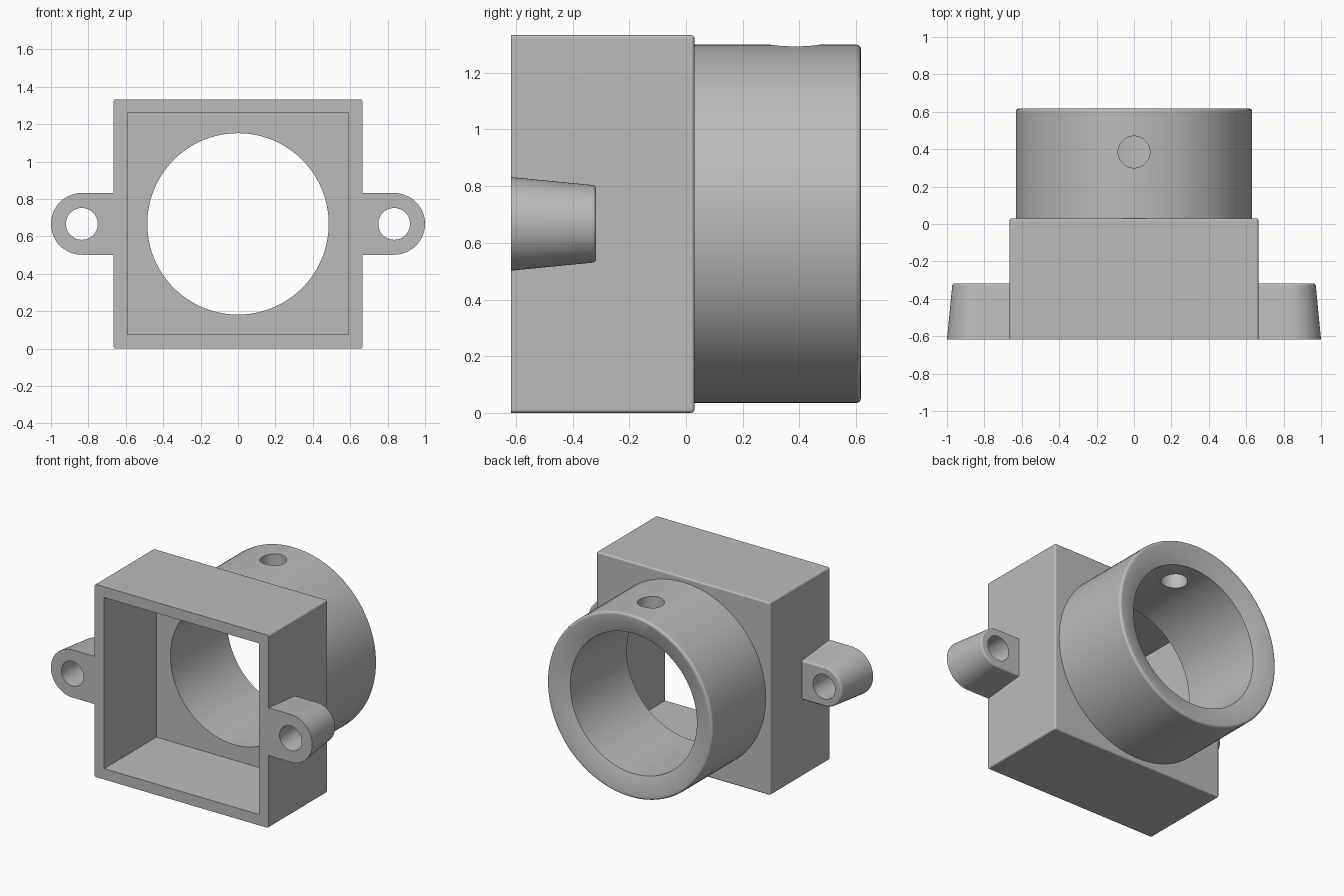
import bpy, bmesh, math

if "Cube" in bpy.data.objects:
    bpy.data.objects.remove(bpy.data.objects["Cube"])

ZC = 0.667          # height of the bore axis
FRONT, BACK = -0.617, 0.617

grey = bpy.data.materials.new("plain grey")
grey.diffuse_color = (0.5, 0.5, 0.5, 1)
grey.use_nodes = True
grey.node_tree.nodes["Principled BSDF"].inputs["Base Color"].default_value = grey.diffuse_color


def make(name, bm):
    bmesh.ops.recalc_face_normals(bm, faces=bm.faces)
    me = bpy.data.meshes.new(name)
    bm.to_mesh(me)
    bm.free()
    ob = bpy.data.objects.new(name, me)
    bpy.context.collection.objects.link(ob)
    me.materials.append(grey)
    return ob


def loft(name, rings):
    """Closed solid through a list of equal-length point rings."""
    bm = bmesh.new()
    vs = [[bm.verts.new(p) for p in ring] for ring in rings]
    n = len(vs[0])
    for a, b in zip(vs, vs[1:]):
        for i in range(n):
            j = (i + 1) % n
            bm.faces.new((a[i], a[j], b[j], b[i]))
    bm.faces.new(vs[0])
    bm.faces.new(vs[-1])
    return make(name, bm)


def turned(name, profile, cx=0, n=96):
    """Solid of (radius, y) pairs turned around the y direction."""
    return loft(name, [[(cx + r * math.cos(2 * math.pi * i / n), y,
                         ZC + r * math.sin(2 * math.pi * i / n))
                        for i in range(n)] for r, y in profile])


def box(name, x, y0, y1, z0, z1, bevel=0):
    bm = bmesh.new()
    bmesh.ops.create_cube(bm, size=1)
    for v in bm.verts:
        v.co = (v.co.x * 2 * x, y1 if v.co.y > 0 else y0,
                z1 if v.co.z > 0 else z0)
    if bevel:   # round everything except the open front rim
        edges = [e for e in bm.edges if max(v.co.y for v in e.verts) > y0 + 0.01]
        bmesh.ops.bevel(bm, geom=edges, offset=bevel, segments=3,
                        profile=0.5, affect='EDGES')
    return make(name, bm)


def combine(ob, other, op):
    m = ob.modifiers.new(op, 'BOOLEAN')
    m.object, m.operation, m.solver = other, op, 'EXACT'
    bpy.context.view_layer.objects.active = ob
    bpy.ops.object.modifier_apply(modifier=m.name)
    bpy.data.objects.remove(other)


def finish(ob):
    bpy.ops.object.select_all(action='DESELECT')
    ob.select_set(True)
    bpy.context.view_layer.objects.active = ob
    bpy.ops.object.shade_smooth_by_angle(angle=math.radians(31))
    w = ob.modifiers.new("weighted normals", 'WEIGHTED_NORMAL')
    w.keep_sharp = True


def fillet(r, y, f, steps=4):
    """Rounded outer edge ending at the back plane y."""
    return [(r - f + f * math.cos(a), y - f + f * math.sin(a))
            for a in (k * math.pi / 2 / steps for k in range(steps + 1))]


# square housing with a round neck
housing = box("housing", 0.665, FRONT, 0.03, 0, 1.333, bevel=0.012)
neck = turned("neck", [(0.632, -0.02)] + fillet(0.632, BACK, 0.016))
combine(housing, neck, 'UNION')

# square pocket from the front, flared bore from the back
combine(housing, box("pocket", 0.592, -0.8, -0.046, 0.075, 1.259), 'DIFFERENCE')
bore = turned("bore", [(0.485, -0.3), (0.485, 0.573), (0.608, BACK),
                       (0.608, 0.7)])
combine(housing, bore, 'DIFFERENCE')

# set-screw hole in the top of the neck
screw = loft("screw_hole", [[(0.085 * math.cos(2 * math.pi * i / 48),
                              0.385 + 0.085 * math.sin(2 * math.pi * i / 48), z)
                             for i in range(48)] for z in (0.9, 1.5)])
combine(housing, screw, 'DIFFERENCE')
finish(housing)

# tapered mounting ears with bolt holes
for side, s in (("left", -1), ("right", 1)):
    rings = []
    for r, y in [(0.165, FRONT)] + fillet(0.137, -0.317, 0.014):
        arc = [(s * (0.835 + r * math.cos(a)), y, ZC + r * math.sin(a))
               for a in (math.pi * (k / 32 - 0.5) for k in range(33))]
        rings.append([(s * 0.66, y, ZC - r)] + arc + [(s * 0.66, y, ZC + r)])
    ear = loft(side + "_mounting_ear", rings)
    hole = turned("bolt_hole", [(0.085, -0.8), (0.085, 0)], cx=s * 0.835, n=48)
    combine(ear, hole, 'DIFFERENCE')
    finish(ear)
